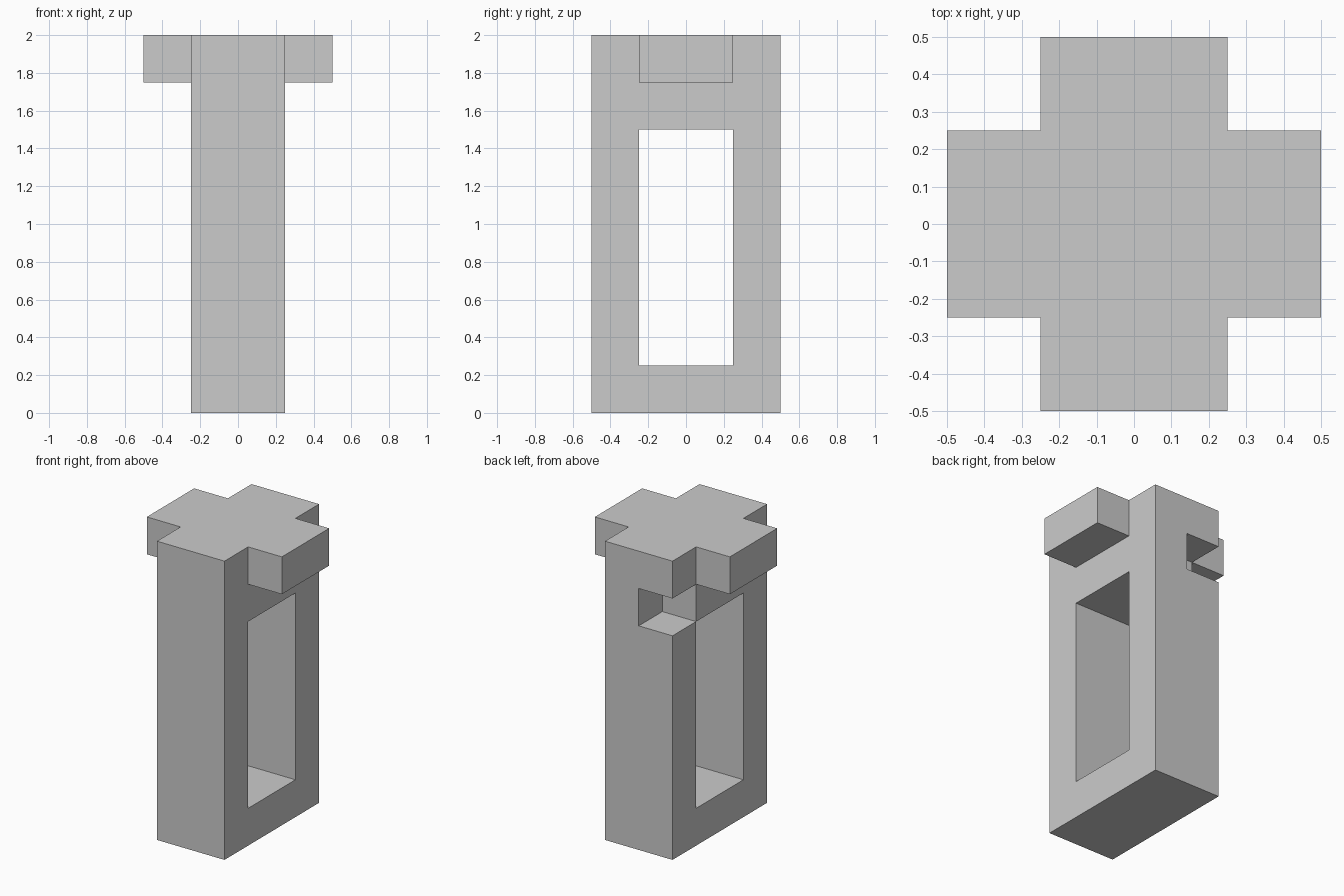
import bpy

if "Cube" in bpy.data.objects:
    bpy.data.objects.remove(bpy.data.objects["Cube"])


def box(name, x, y, z):
    """Axis-aligned box from (min, max) ranges."""
    bpy.ops.mesh.primitive_cube_add(size=1)
    ob = bpy.context.object
    ob.name = name
    ranges = (x, y, z)
    for v in ob.data.vertices:
        v.co = [r[1] if c > 0 else r[0] for c, r in zip(v.co, ranges)]
    return ob


def combine(target, other, operation):
    """Apply a boolean and remove the helper."""
    mod = target.modifiers.new(other.name, 'BOOLEAN')
    mod.operation = operation
    mod.solver = 'EXACT'
    mod.object = other
    bpy.context.view_layer.objects.active = target
    bpy.ops.object.modifier_apply(modifier=mod.name)
    bpy.data.objects.remove(other, do_unlink=True)


# Upright slab
body = box("window_block", (-0.25, 0.25), (-0.5, 0.5), (0, 2))

# Crossbar making the plus-shaped top
combine(body, box("top_arms", (-0.5, 0.5), (-0.25, 0.25), (1.75, 2)), 'UNION')

# Tall window through the sides
combine(body, box("window_cutter", (-0.6, 0.6), (-0.25, 0.25), (0.25, 1.5)), 'DIFFERENCE')

# Corner notch at the back left, under the top
combine(body, box("notch_cutter", (-0.4, 0), (0.25, 0.7), (1.5, 1.75)), 'DIFFERENCE')
